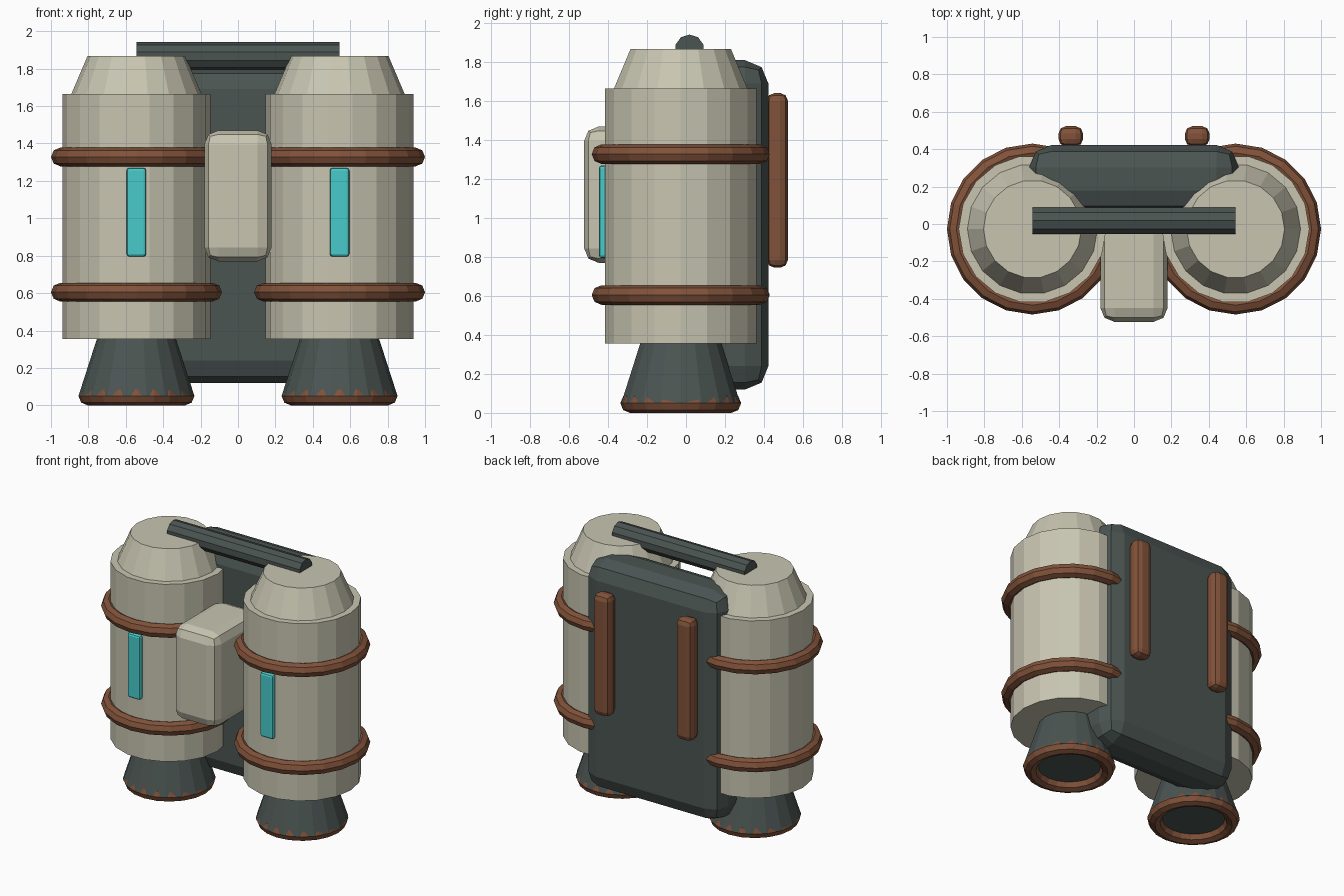
import bpy, bmesh, math
from mathutils import Matrix

if "Cube" in bpy.data.objects:
    bpy.data.objects.remove(bpy.data.objects["Cube"])


def material(name, rgb):
    m = bpy.data.materials.new(name)
    m.diffuse_color = (*rgb, 1)
    m.use_nodes = True
    m.node_tree.nodes["Principled BSDF"].inputs["Base Color"].default_value = m.diffuse_color
    return m


CREAM = material("cream_paint", (0.58, 0.56, 0.44))
DARK = material("dark_metal", (0.07, 0.09, 0.085))
BROWN = material("brown_leather", (0.22, 0.085, 0.042))
TEAL = material("teal_glow", (0.065, 0.60, 0.60))
TANK_X, TANK_Y = 0.543, -0.027


def finish(bm, name, mat):
    bmesh.ops.recalc_face_normals(bm, faces=bm.faces)
    me = bpy.data.meshes.new(name)
    bm.to_mesh(me)
    bm.free()
    me.materials.append(mat)
    ob = bpy.data.objects.new(name, me)
    bpy.context.collection.objects.link(ob)
    return ob


def box(name, lo, hi, bevel, segs, mat):
    """Bevelled box between two corners."""
    bm = bmesh.new()
    bmesh.ops.create_cube(bm, size=1)
    for v in bm.verts:
        v.co = [(a + b) / 2 + c * (b - a) for a, b, c in zip(lo, hi, v.co)]
    bmesh.ops.bevel(bm, geom=bm.edges[:], offset=bevel, segments=segs,
                    profile=0.5, affect='EDGES')
    return finish(bm, name, mat)


def frustum(name, x, z0, z1, r0, r1, mat, n=18):
    """Upright capped cone section on a tank axis."""
    bm = bmesh.new()
    m = (Matrix.Translation((x, TANK_Y, (z0 + z1) / 2))
         @ Matrix.Rotation(math.pi / 2, 4, 'Z'))
    bmesh.ops.create_cone(bm, cap_ends=True, segments=n, radius1=r0, radius2=r1,
                          depth=z1 - z0, matrix=m)
    return finish(bm, name, mat)


def ring(name, x, z, major, minor, mat, n=20, k=8):
    """Flat-shaded torus around a tank axis."""
    bm = bmesh.new()
    loops = []
    for i in range(n):
        a = 2 * math.pi * i / n
        loop = []
        for j in range(k):
            b = 2 * math.pi * j / k
            r = major + minor * math.cos(b)
            loop.append(bm.verts.new((x + r * math.cos(a), TANK_Y + r * math.sin(a),
                                      z + minor * math.sin(b))))
        loops.append(loop)
    for i in range(n):
        p, q = loops[i], loops[(i + 1) % n]
        for j in range(k):
            bm.faces.new((p[j], q[j], q[(j + 1) % k], p[(j + 1) % k]))
    return finish(bm, name, mat)


# Twin tanks with their caps, nozzles, bands, lights and shoulder straps
for side, s in (("left", -1), ("right", 1)):
    x = s * TANK_X
    frustum(f"tank_{side}", x, 0.355, 1.665, 0.395, 0.395, CREAM)
    frustum(f"tank_cap_{side}", x, 1.66, 1.867, 0.35, 0.262, CREAM)
    frustum(f"nozzle_{side}", x, 0.05, 0.36, 0.31, 0.21, DARK)
    ring(f"nozzle_rim_{side}", x, 0.05, 0.26, 0.05, BROWN)
    for level, z in (("lower", 0.605), ("upper", 1.328)):
        ring(f"{level}_band_{side}", x, z, 0.407, 0.05, BROWN)
    box(f"indicator_light_{side}", (x - 0.052, -0.447, 0.795),
        (x + 0.052, -0.385, 1.27), 0.015, 2, TEAL)
    sx = s * 0.338
    box(f"shoulder_strap_{side}", (sx - 0.066, 0.415, 0.745),
        (sx + 0.066, 0.523, 1.642), 0.04, 2, BROWN)

# Back plate
box("back_plate", (-0.56, 0.06, 0.12), (0.56, 0.423, 1.81), 0.12, 2, DARK)

# Central control box between the tanks
box("control_box", (-0.18, -0.523, 0.77), (0.18, 0.03, 1.47), 0.075, 2, CREAM)

# Carry handle across the caps
bm = bmesh.new()
bmesh.ops.create_cone(bm, cap_ends=True, segments=10, radius1=0.075, radius2=0.075,
                      depth=1.085,
                      matrix=Matrix.Translation((0, 0.018, 1.867))
                      @ Matrix.Rotation(math.pi / 2, 4, 'Y')
                      @ Matrix.Rotation(math.pi / 2, 4, 'Z'))
finish(bm, "carry_handle", DARK)
